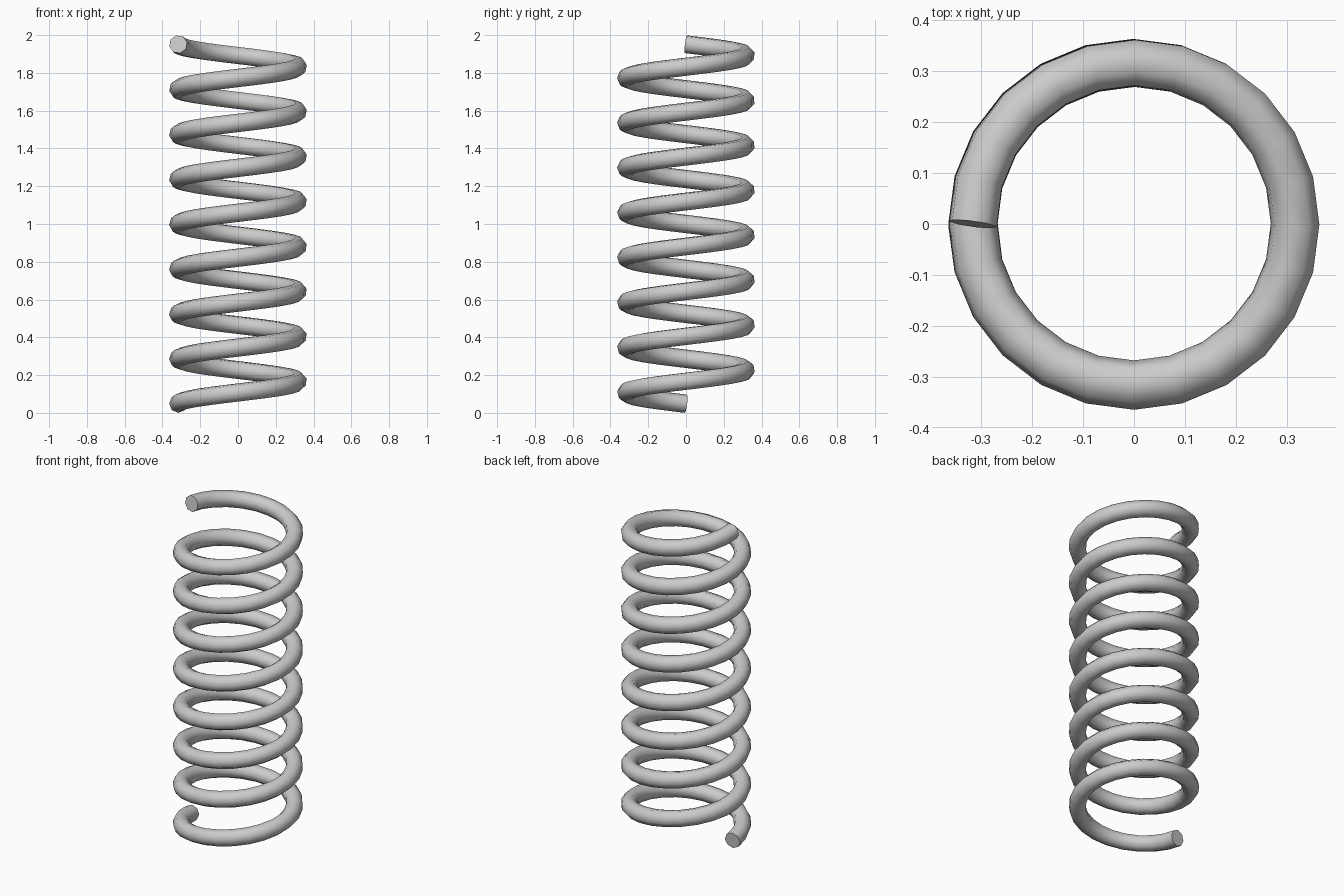
import bpy
import math

if "Cube" in bpy.data.objects:
    bpy.data.objects.remove(bpy.data.objects["Cube"])

TURNS, STEPS = 8, 24          # coils and segments per coil
R, WIRE = 0.3165, 0.0485      # coil radius and wire radius
Z0, Z1 = 0.0485, 1.9515       # wire centre at the bottom and top ends

# Plain grey metal
steel = bpy.data.materials.new("grey_steel")
steel.diffuse_color = (0.6, 0.6, 0.6, 1)
steel.use_nodes = True
steel.node_tree.nodes["Principled BSDF"].inputs["Base Color"].default_value = steel.diffuse_color

# Helical path, rising counter-clockwise from the left side
curve = bpy.data.curves.new("coil_path", 'CURVE')
curve.dimensions = '3D'
curve.twist_mode = 'MINIMUM'
curve.bevel_depth = WIRE
curve.bevel_resolution = 2    # eight-sided wire
curve.use_fill_caps = True
spline = curve.splines.new('POLY')
count = TURNS * STEPS
spline.points.add(count)
for i, p in enumerate(spline.points):
    a = math.pi + 2 * math.pi * i / STEPS
    p.co = (R * math.cos(a), R * math.sin(a), Z0 + (Z1 - Z0) * i / count, 1)
spline.use_smooth = True
curve.materials.append(steel)

# Coil spring as a mesh
spring = bpy.data.objects.new("coil_spring", curve)
bpy.context.collection.objects.link(spring)
bpy.context.view_layer.objects.active = spring
spring.select_set(True)
bpy.ops.object.convert(target='MESH')
for f in spring.data.polygons:
    f.use_smooth = True
